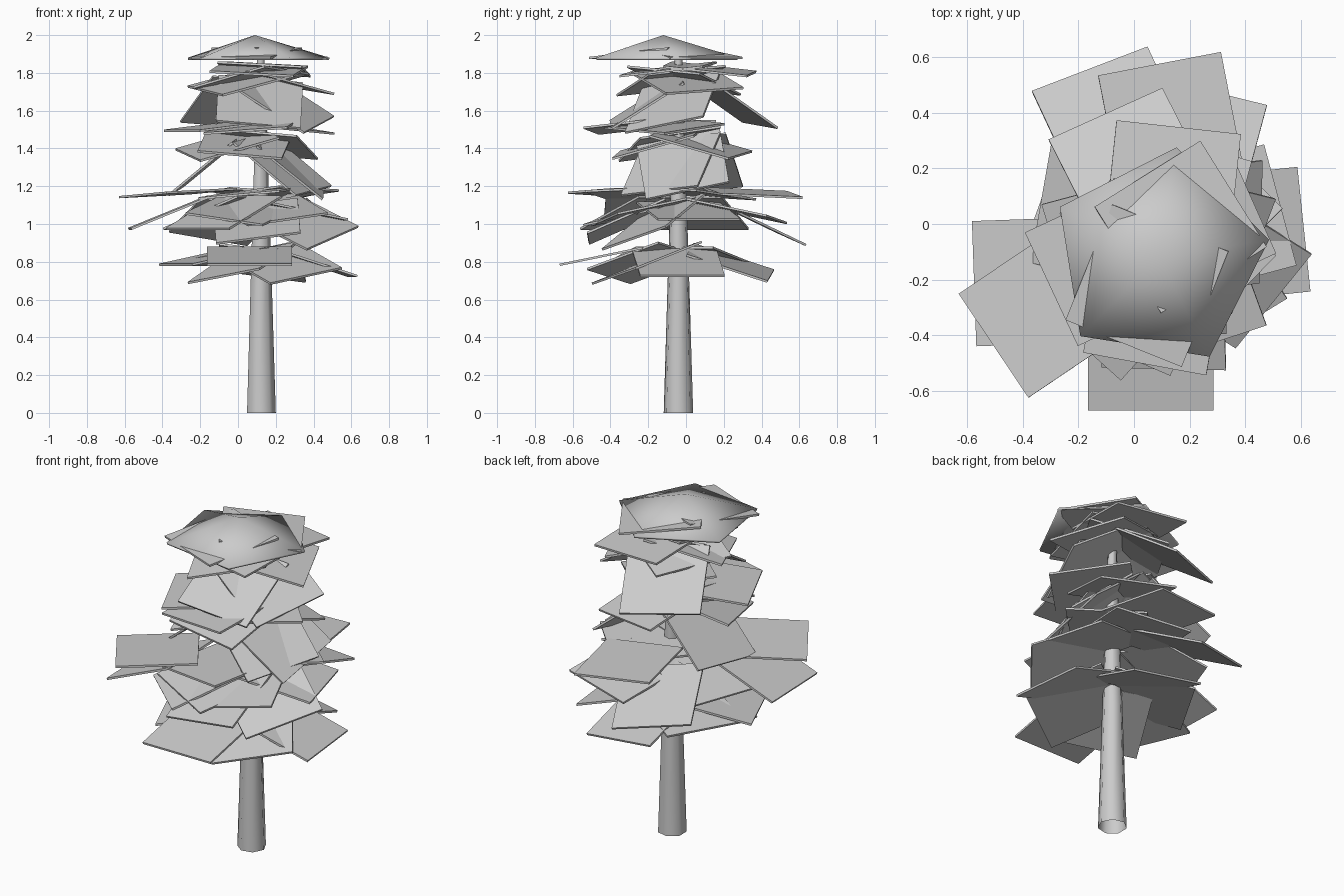
import bpy, bmesh, math
from mathutils import Vector, Matrix

cube = bpy.data.objects.get("Cube")
if cube:
    bpy.data.objects.remove(cube, do_unlink=True)

color = (0.6, 0.6, 0.6, 1)
grey = bpy.data.materials.new("plain grey")
grey.use_nodes = True
grey.diffuse_color = color
grey.node_tree.nodes["Principled BSDF"].inputs["Base Color"].default_value = color

AXIS = Vector((0.12, -0.04, 0))
SIZE = 0.45
THICK = 0.012
SIDES = 7


def finish(bm, name):
    """Turn the mesh under construction into a named grey object."""
    bmesh.ops.recalc_face_normals(bm, faces=bm.faces)
    mesh = bpy.data.meshes.new(name)
    bm.to_mesh(mesh)
    bm.free()
    mesh.materials.append(grey)
    obj = bpy.data.objects.new(name, mesh)
    bpy.context.collection.objects.link(obj)
    return obj


def smooth(obj):
    bpy.ops.object.select_all(action="DESELECT")
    bpy.context.view_layer.objects.active = obj
    obj.select_set(True)
    bpy.ops.object.shade_smooth_by_angle(angle=math.radians(55))


def add_card(bm, height, rise, azimuth, reach, roll=0, shift=0):
    """Square card with its outer edge at reach and height, rising inward."""
    place = (Matrix.Translation(AXIS)
             @ Matrix.Rotation(math.radians(azimuth), 4, "Z")
             @ Matrix.Translation((reach, shift, height))
             @ Matrix.Rotation(math.asin(rise / SIZE), 4, "Y")
             @ Matrix.Rotation(math.radians(roll), 4, "X")
             @ Matrix.Translation((-SIZE / 2, 0, -THICK / 2))
             @ Matrix.Diagonal((SIZE, SIZE, THICK, 1)))
    bmesh.ops.create_cube(bm, size=1, matrix=place)


def add_tier(name, height, rise, *cards):
    """Ring of cards; each is azimuth, reach and optionally roll and shift."""
    bm = bmesh.new()
    for card in cards:
        add_card(bm, height, rise, *card)
    finish(bm, name)


# Trunk: tapered column, open at the foot
bm = bmesh.new()
rings = []
for z, radius in ((0, 0.08), (0.75, 0.057), (1.9, 0.02)):
    angles = [math.tau * i / SIDES for i in range(SIDES)]
    rings.append([bm.verts.new(AXIS + Vector((radius * math.cos(a), radius * math.sin(a), z)))
                  for a in angles])
for lower, upper in zip(rings, rings[1:]):
    for i in range(SIDES):
        j = (i + 1) % SIDES
        bm.faces.new((lower[i], lower[j], upper[j], upper[i]))
bm.faces.new(rings[-1])
smooth(finish(bm, "trunk"))

# Lower foliage: wide cards sloping down and out
add_tier("bottom_foliage", 0.73, 0.14,
         (6, 0.49, 0, -0.03), (88, 0.49, 8), (-118, 0.42, 10), (-55, 0.42, 11))
add_tier("skirt_foliage", 0.79, 0.09, (-90, 0.63, 0, -0.06), (203, 0.49), (150, 0.42))
add_tier("lower_foliage", 0.93, 0.18, (115, 0.66, 10), (-88, 0.48, 8, -0.03), (-32, 0.45, 17))
add_tier("broad_foliage", 0.98, 0.17, (182, 0.7, 0, 0.15), (160, 0.47), (228, 0.5))
add_tier("side_foliage", 1.03, 0.09, (15, 0.42), (75, 0.54, -5), (-70, 0.42, 8), (-115, 0.46, -8))
add_tier("level_foliage", 1.16, 0.02, (101, 0.61, 4, -0.09), (214, 0.74, 3, -0.02),
         (-105, 0.45, 5), (45, 0.36, -6))

# Middle foliage: steep cards beneath flatter ones
add_tier("steep_foliage", 1.18, 0.28, (8, 0.34, 15), (-20, 0.3, 8), (165, 0.47, -8))
add_tier("middle_foliage", 1.37, 0.12, (-97, 0.34, -5, -0.07), (75, 0.34, 5), (195, 0.4, -8))
add_tier("flat_foliage", 1.5, 0.05, (205, 0.46), (-100, 0.47, 4), (-45, 0.33, -4))
add_tier("upper_steep_foliage", 1.53, 0.24, (117, 0.49, 5), (-92, 0.36, -6), (-14, 0.32, 13))

# Upper foliage
add_tier("high_foliage", 1.71, 0.11, (25, 0.33, 4), (203, 0.32, -6), (150, 0.28, 5))
add_tier("upper_foliage", 1.8, 0.05, (84, 0.39, 3), (-100, 0.28, -3))
add_tier("collar_foliage", 1.885, 0.05, (32, 0.28), (-112, 0.42))

# Crown: shallow five-sided cap, thin and hollow
bm = bmesh.new()
place = (Matrix.Translation(AXIS + Vector((-0.03, -0.08, 1.94)))
         @ Matrix.Rotation(math.radians(-9), 4, "Z"))
bmesh.ops.create_cone(bm, cap_ends=False, segments=5, radius1=0.4, radius2=0, depth=0.12,
                      matrix=place)
bmesh.ops.remove_doubles(bm, verts=bm.verts, dist=0.001)
crown = finish(bm, "crown")
shell = crown.modifiers.new("shell", "SOLIDIFY")
shell.thickness = THICK
shell.offset = -1
smooth(crown)
